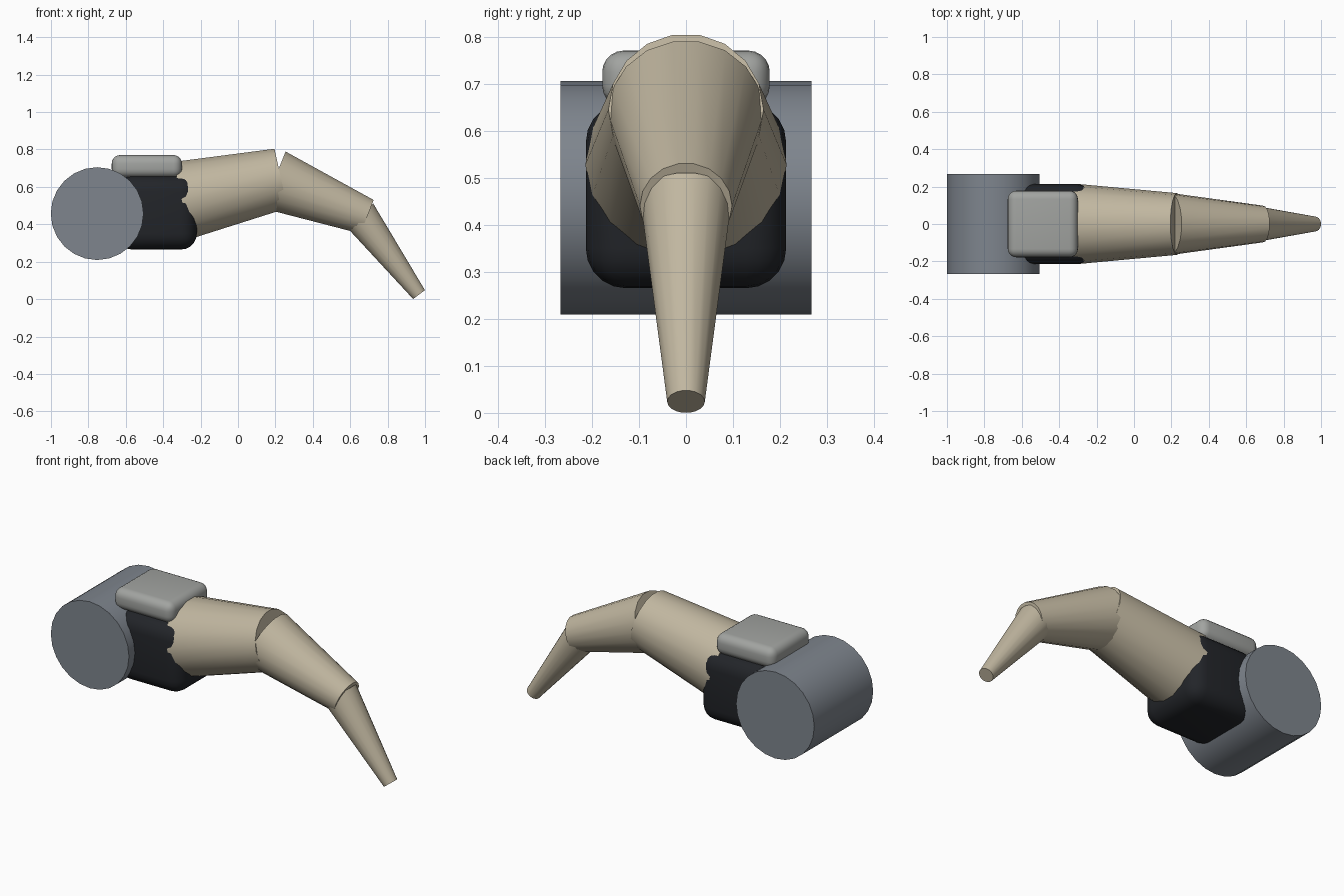
import bpy
import math

if "Cube" in bpy.data.objects:
    bpy.data.objects.remove(bpy.data.objects["Cube"])


def material(name, rgb):
    m = bpy.data.materials.new(name)
    m.diffuse_color = (*rgb, 1)
    m.use_nodes = True
    m.node_tree.nodes["Principled BSDF"].inputs["Base Color"].default_value = m.diffuse_color
    return m


shell = material("sand", (0.53, 0.47, 0.35))
dark = material("black", (0.016, 0.018, 0.022))
steel = material("steel", (0.21, 0.235, 0.27))
plate = material("plate_grey", (0.36, 0.37, 0.355))


def finish(name, mat):
    ob = bpy.context.object
    ob.name = name
    ob.data.materials.append(mat)
    bpy.ops.object.shade_smooth_by_angle(angle=math.radians(30))
    return ob


def rounded_box(name, lo, hi, radius, mat, segments=5):
    bpy.ops.mesh.primitive_cube_add(
        size=1, location=[(a + b) / 2 for a, b in zip(lo, hi)])
    ob = bpy.context.object
    ob.scale = [b - a for a, b in zip(lo, hi)]
    bpy.ops.object.transform_apply(location=False, rotation=False, scale=True)
    bev = ob.modifiers.new("round", 'BEVEL')
    bev.width = radius
    bev.segments = segments
    bpy.ops.object.modifier_apply(modifier="round")
    return finish(name, mat)


def taper(name, start, end, r1, r2):
    # tapered 18-sided segment in the xz plane
    dx, dz = end[0] - start[0], end[1] - start[1]
    bpy.ops.mesh.primitive_cone_add(
        vertices=18, radius1=r1, radius2=r2, depth=math.hypot(dx, dz),
        location=((start[0] + end[0]) / 2, 0, (start[1] + end[1]) / 2),
        rotation=(0, math.atan2(dx, dz), 0))
    return finish(name, shell)


# hinge barrel lying along y
bpy.ops.mesh.primitive_cylinder_add(
    vertices=24, radius=0.248, depth=0.534, location=(-0.753, 0, 0.457),
    rotation=(math.pi / 2, 0, 0))
finish("hinge_barrel", steel)

# knuckle block and cover plate
rounded_box("knuckle_block", (-0.65, -0.213, 0.265), (-0.22, 0.213, 0.66), 0.085, dark)
rounded_box("cover_plate", (-0.675, -0.178, 0.65), (-0.30, 0.178, 0.77), 0.045, plate)

# three tapering finger segments, overlapping at the joints
taper("base_segment", (-0.30, 0.5275), (0.23, 0.645), 0.214, 0.165)
taper("middle_segment", (0.194, 0.637), (0.690, 0.440), 0.166, 0.098)
taper("tip_segment", (0.647, 0.453), (0.968, 0.024), 0.097, 0.04)
